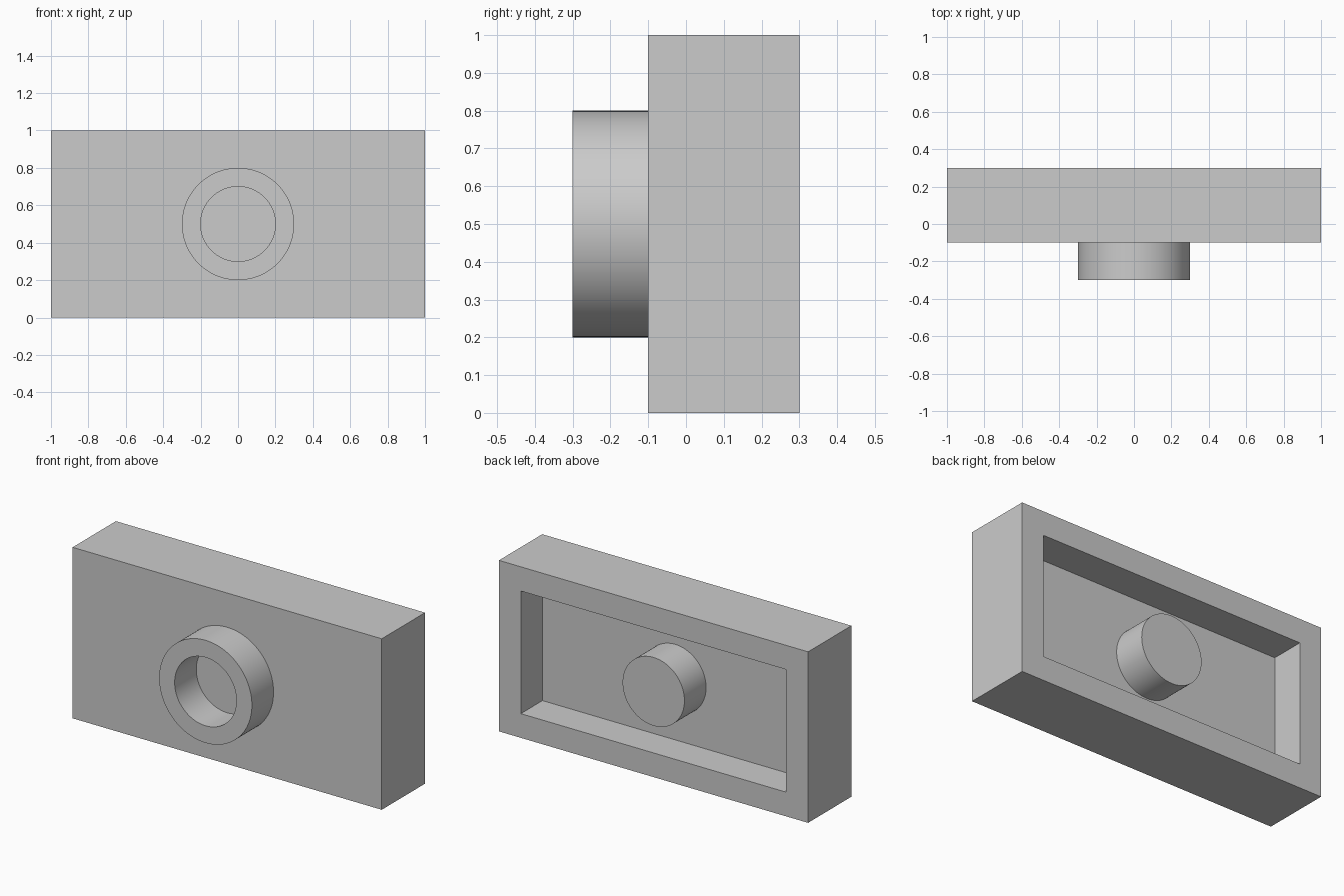
import bpy, bmesh, math
from mathutils import Matrix, Vector

if "Cube" in bpy.data.objects:
    bpy.data.objects.remove(bpy.data.objects["Cube"], do_unlink=True)

grey = bpy.data.materials.new("plain_grey")
grey.use_nodes = True
colour = (0.6, 0.6, 0.6, 1)
grey.diffuse_color = colour
grey.node_tree.nodes["Principled BSDF"].inputs["Base Color"].default_value = colour

SIDES = 96
CENTRE_Z = 0.5


def finish(name, bm, smooth=False):
    bmesh.ops.recalc_face_normals(bm, faces=bm.faces)
    mesh = bpy.data.meshes.new(name)
    bm.to_mesh(mesh)
    bm.free()
    mesh.materials.append(grey)
    obj = bpy.data.objects.new(name, mesh)
    bpy.context.collection.objects.link(obj)
    if smooth:
        bpy.ops.object.select_all(action="DESELECT")
        obj.select_set(True)
        bpy.context.view_layer.objects.active = obj
        bpy.ops.object.shade_smooth_by_angle(angle=math.radians(30))
    return obj


def lathe(name, profile):
    """Turn a (radius, y) profile around the front-to-back axis."""
    bm = bmesh.new()
    verts = [bm.verts.new((r, y, CENTRE_Z)) for r, y in profile]
    edges = [bm.edges.new(pair) for pair in zip(verts, verts[1:])]
    bmesh.ops.spin(bm, geom=verts + edges, cent=(0, 0, CENTRE_Z), axis=(0, 1, 0),
                   angle=math.tau, steps=SIDES, use_duplicate=False)
    bmesh.ops.remove_doubles(bm, verts=bm.verts, dist=0.0001)
    return finish(name, bm, smooth=True)


# Block with a rectangular pocket sunk into its back
bm = bmesh.new()
bmesh.ops.create_cube(bm, size=1, matrix=Matrix.Translation((0, 0.1, CENTRE_Z))
                      @ Matrix.Diagonal((2, 0.4, 1, 1)))
back = max(bm.faces, key=lambda f: f.calc_center_median().y)
bmesh.ops.inset_region(bm, faces=[back], thickness=0.2)
floor = bmesh.ops.extrude_face_region(bm, geom=[back])["geom"]
bmesh.ops.translate(bm, vec=Vector((0, -0.2, 0)),
                    verts=[g for g in floor if isinstance(g, bmesh.types.BMVert)])
if back.is_valid:
    bmesh.ops.delete(bm, geom=[back], context="FACES_ONLY")
finish("block", bm)

# Hollow collar on the front, seated on the block
lathe("front_collar", [(0.3, -0.1), (0.3, -0.3), (0.2, -0.3), (0.2, -0.1)])

# Solid post inside the pocket, flush with the back rim
lathe("back_post", [(0.2, 0.1), (0.2, 0.3), (0, 0.3)])
